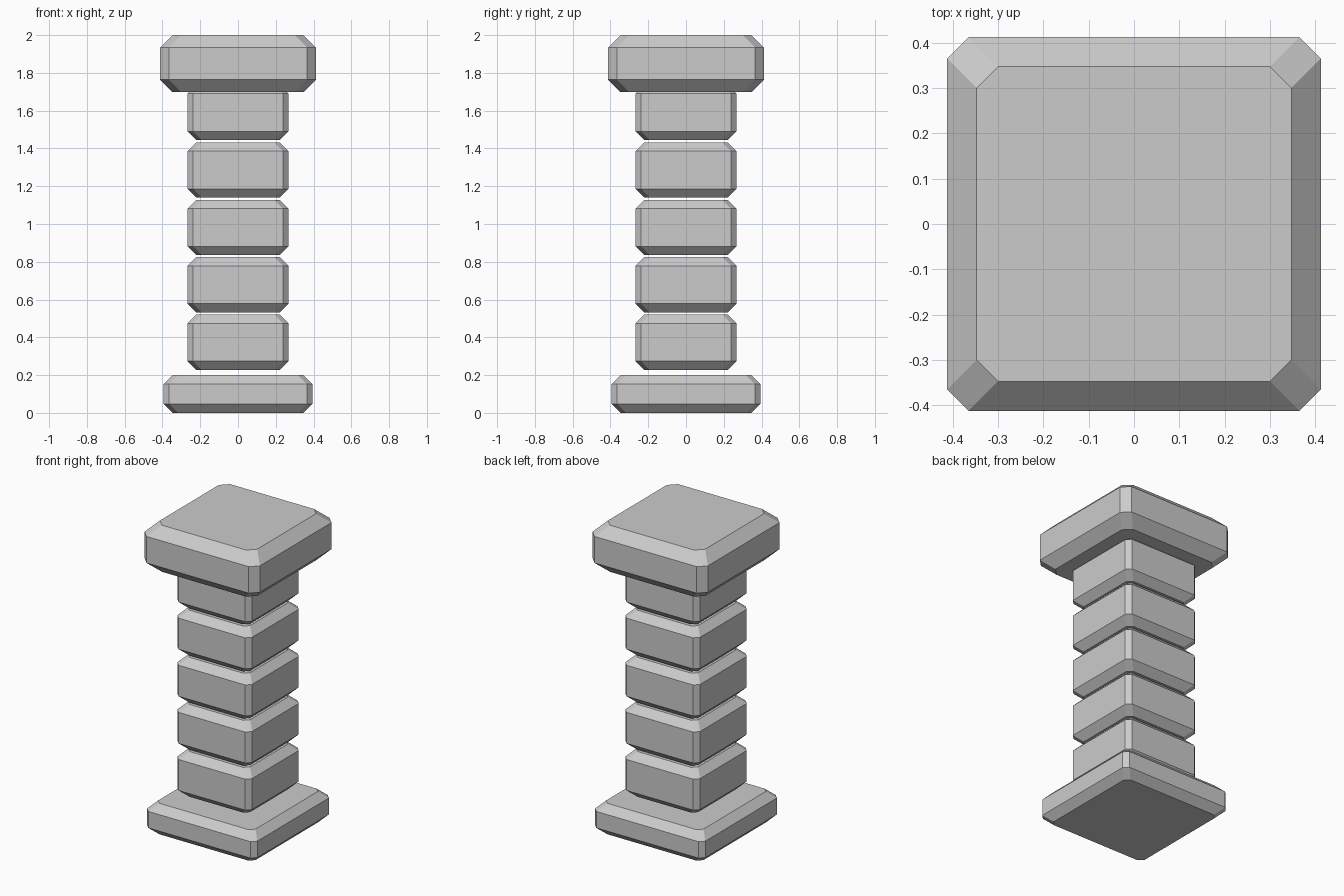
import bpy

if "Cube" in bpy.data.objects:
    bpy.data.objects.remove(bpy.data.objects["Cube"])

stone = bpy.data.materials.new("grey stone")
stone.diffuse_color = (0.6, 0.6, 0.6, 1.0)
stone.use_nodes = True
stone.node_tree.nodes["Principled BSDF"].inputs["Base Color"].default_value = stone.diffuse_color


def chamfered_block(name, z0, z1, half, bevel, corner):
    """Square block with cut corners and bevelled top and bottom rims."""
    verts, faces = [], []
    for z, h in ((z0, half - bevel), (z0 + bevel, half),
                 (z1 - bevel, half), (z1, half - bevel)):
        c = h - corner
        verts += [(x, y, z) for x, y in ((c, -h), (h, -c), (h, c), (c, h),
                                         (-c, h), (-h, c), (-h, -c), (-c, -h))]
    for ring in range(3):
        for i in range(8):
            j = (i + 1) % 8
            a = ring * 8
            faces.append((a + i, a + j, a + 8 + j, a + 8 + i))
    faces.append(tuple(reversed(range(8))))
    faces.append(tuple(range(24, 32)))
    mesh = bpy.data.meshes.new(name)
    mesh.from_pydata(verts, [], faces)
    mesh.materials.append(stone)
    obj = bpy.data.objects.new(name, mesh)
    bpy.context.collection.objects.link(obj)
    return obj


# Foot slab
chamfered_block("base", 0.0, 0.2, 0.394, 0.047, 0.029)

# Stack of shaft blocks, the last one tucked into the capital
for n in range(5):
    z = 0.228 + n * 0.304
    chamfered_block(f"shaft_block_{n + 1}", z, z + 0.292, 0.267, 0.046, 0.029)

# Top slab
chamfered_block("capital", 1.699, 2.0, 0.412, 0.065, 0.047)
